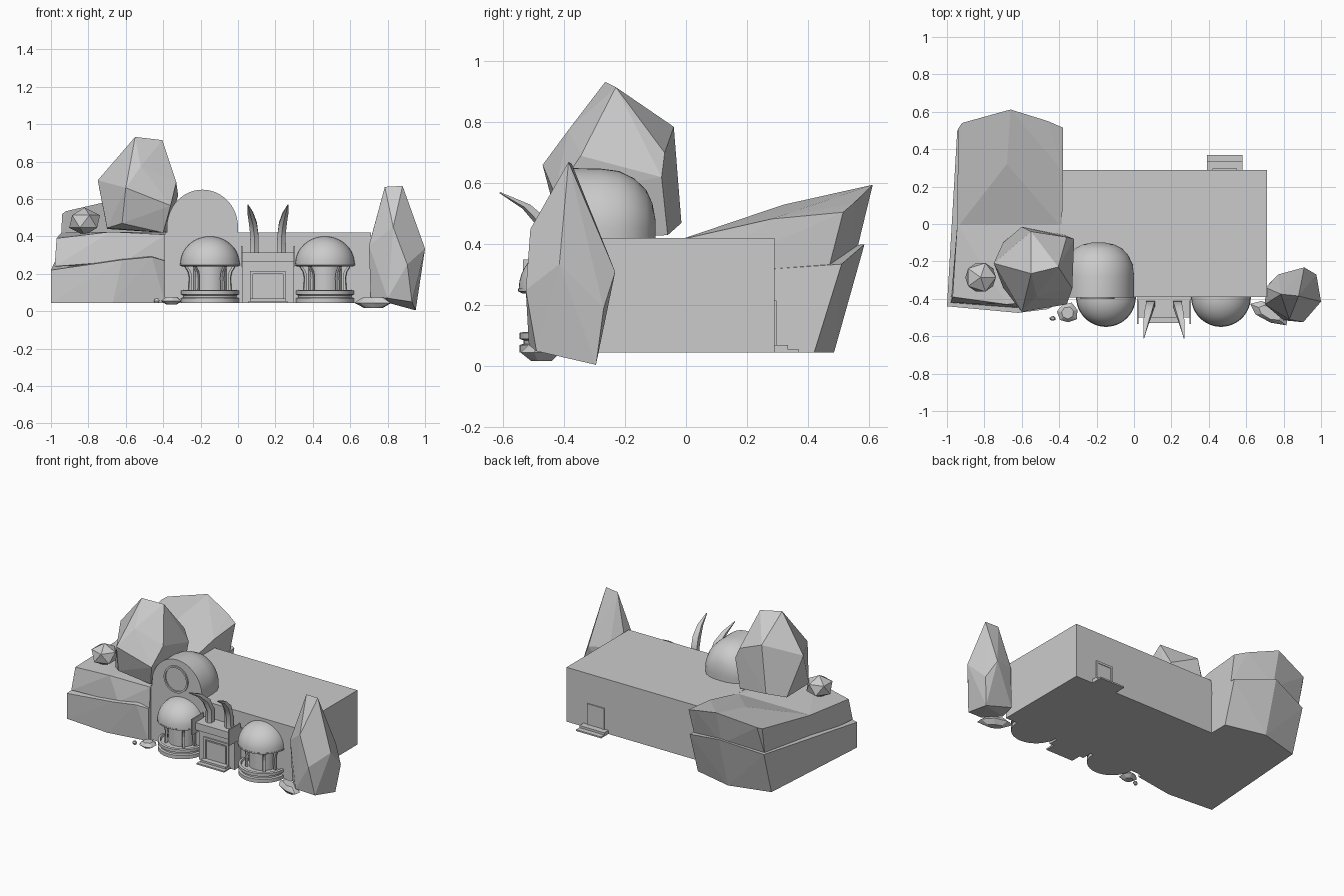
import bpy, bmesh, math
from mathutils import Vector

if "Cube" in bpy.data.objects:
    bpy.data.objects.remove(bpy.data.objects["Cube"])

def finish(name, bm, smooth=None):
    bmesh.ops.recalc_face_normals(bm, faces=bm.faces)
    me = bpy.data.meshes.new(name)
    bm.to_mesh(me)
    bm.free()
    ob = bpy.data.objects.new(name, me)
    bpy.context.collection.objects.link(ob)
    if smooth:
        bpy.ops.object.select_all(action='DESELECT')
        ob.select_set(True)
        bpy.context.view_layer.objects.active = ob
        bpy.ops.object.shade_smooth_by_angle(angle=math.radians(smooth))
    return ob

def box(name, x0, x1, y0, y1, z0, z1):
    bm = bmesh.new()
    bmesh.ops.create_cube(bm, size=1)
    for v in bm.verts:
        v.co = ((x0 + x1) / 2 + v.co.x * (x1 - x0), (y0 + y1) / 2 + v.co.y * (y1 - y0),
                (z0 + z1) / 2 + v.co.z * (z1 - z0))
    return finish(name, bm)

def rock(name, pts):
    """Faceted rock: convex hull of a few corner points."""
    bm = bmesh.new()
    for p in pts:
        bm.verts.new(p)
    r = bmesh.ops.convex_hull(bm, input=bm.verts)
    junk = [g for g in r['geom_interior'] + r['geom_unused'] if isinstance(g, bmesh.types.BMVert)]
    bmesh.ops.delete(bm, geom=list(set(junk)), context='VERTS')
    return finish(name, bm)

def loft(name, rings, closed=True, caps=True, smooth=None):
    """Skin a list of point rings."""
    bm = bmesh.new()
    vs = [[bm.verts.new(p) for p in r] for r in rings]
    n = len(vs[0])
    for a, b in zip(vs, vs[1:]):
        for i in range(n if closed else n - 1):
            j = (i + 1) % n
            bm.faces.new((a[i], a[j], b[j], b[i]))
    if caps:
        bm.faces.new(vs[0])
        bm.faces.new(vs[-1])
    bmesh.ops.remove_doubles(bm, verts=bm.verts, dist=1e-5)
    return finish(name, bm, smooth)

def half_turn(name, cx, profile, n=24):
    """Half-round lathe standing against the front wall."""
    rings = [[(cx + r * math.cos(math.pi * (1 + i / n)), WALL + r * math.sin(math.pi * (1 + i / n)), z)
              for i in range(n + 1)] for r, z in profile]
    return loft(name, rings, closed=False, caps=False, smooth=35)

G, WALL = 0.045, -0.39

# main hall
box("main_hall", -0.39, 0.71, WALL, 0.29, G, 0.42)

# layered rock shelf on the left
rock("rock_shelf_lower", [
    (-1, -.44, G), (-.67, -.465, G), (-.39, -.42, G), (-.94, .41, G), (-.66, .485, G), (-.385, .42, G),
    (-1, -.44, .22), (-.62, -.475, .275), (-.46, -.455, .29), (-.39, -.42, .27),
    (-.945, .5, .34), (-.66, .585, .4), (-.385, .51, .335)])
rock("rock_shelf_upper", [
    (-.98, -.42, .24), (-.6, -.45, .27), (-.39, -.41, .26), (-.97, -.39, .39), (-.68, -.43, .425),
    (-.39, -.4, .41), (-.94, .05, .25), (-.39, .05, .25), (-.945, 0, .42), (-.39, 0, .42)])
rock("rock_shelf_rear", [
    (-.945, -.02, .27), (-.385, -.02, .27), (-.945, -.02, .415), (-.385, -.02, .415),
    (-.93, .47, .33), (-.66, .555, .36), (-.39, .47, .33), (-.94, .51, .52), (-.92, .54, .535),
    (-.66, .612, .595), (-.46, .55, .535), (-.38, .515, .505), (-.68, .32, .53), (-.38, .28, .483)])

# big boulder and its small neighbour
rock("large_boulder", [
    (-.55, -.265, .932), (-.405, -.23, .915), (-.55, -.04, .785), (-.36, -.07, .7), (-.32, -.08, .62),
    (-.60, -.015, .47), (-.37, -.06, .43), (-.75, -.21, .70), (-.70, -.34, .445), (-.6, -.47, .66),
    (-.52, -.385, .775), (-.33, -.345, .69), (-.36, -.43, .565), (-.40, -.38, .42), (-.62, -.42, .47),
    (-.70, -.1, .44)])
bm = bmesh.new()
bmesh.ops.create_icosphere(bm, subdivisions=1, radius=1)
for v in bm.verts:
    v.co = Vector((-.82, -.285, .48)) + Vector((v.co.x * .092, v.co.y * .09, v.co.z * .075))
finish("small_boulder", bm)

# tall standing stone on the right
rock("standing_stone", [
    (.785, -.375, .665), (.88, -.385, .67), (1, -.415, .335), (.95, -.295, .005), (.975, -.27, .19),
    (.91, -.232, .31), (.77, -.27, .33), (.705, -.34, .37), (.70, -.43, .35), (.71, -.42, .07),
    (.905, -.525, .25), (.83, -.51, .45), (.80, -.515, .07), (.93, -.49, .05), (.74, -.3, .07)])

# flat stones along the front
for i, (x, y, z, rx, ry, h) in enumerate([(.725, -.475, .045, .1, .055, .028),
                                          (-.355, -.475, .055, .055, .055, .02),
                                          (-.435, -.505, .055, .017, .013, .012)]):
    pts = []
    for k in range(7):
        a = k * math.tau / 7 + .3
        s = 1 + .1 * math.sin(k * 2.3)
        skew = -.4 * rx * math.cos(a) if i == 0 else 0
        pts.append((x + rx * s * math.cos(a), y + ry * s * math.sin(a) + skew, z))
        for dz, q in ((h, .6), (-h, .5)):
            pts.append((x + q * rx * math.cos(a), y + q * (ry * math.sin(a) + skew), z + dz))
    rock("flat_stone_%d" % (i + 1), pts)

# barrel vault with rounded rear end
def arch(y, s, h):
    top = [(-.19 + .19 * s * math.cos(math.pi * i / 24), y, .45 + .2 * h * math.sin(math.pi * i / 24))
           for i in range(25)]
    return [(-.19 + .19 * s, y, .41)] + top + [(-.19 - .19 * s, y, .41)]
loft("barrel_vault", [arch(WALL - .004, 1, 1), arch(-.28, 1, .99), arch(-.22, .97, .95), arch(-.17, .85, .83),
                      arch(-.13, .66, .64), arch(-.11, .45, .42), arch(-.10, .2, .15)], smooth=40)

# round window ring on the vault face
bm = bmesh.new()
N = 32
loops = []
for r, y in ((.092, -.392), (.092, -.402), (.08, -.402), (.08, -.392)):
    loops.append([(-.195 + r * math.cos(k * math.tau / N), y, .515 + r * math.sin(k * math.tau / N))
                  for k in range(N)])
bm.free()
loft("round_window_frame", loops, caps=False, smooth=30)

# two domed half-round bays
for side, cx in (("left", -.15), ("right", .465)):
    half_turn(side + "_bay_base", cx, [(0, G), (.155, G), (.155, .07), (.142, .074), (.142, .085),
                                       (.155, .09), (.155, .11), (.14, .113), (.135, .1), (0, .1)])
    half_turn(side + "_bay_glass", cx, [(.088, .1), (.088, .25)])
    dome = [(0, .238), (.145, .238), (.16, .246), (.16, .255)]
    dome += [(.158 * math.cos(t * math.pi / 20), .255 + .145 * math.sin(t * math.pi / 20)) for t in range(11)]
    half_turn(side + "_bay_dome", cx, dome)
    # flared posts around the bay
    for k, deg in enumerate((-78, -38, 38, 78)):
        a = math.radians(deg)
        out = Vector((math.sin(a), -math.cos(a), 0))
        tan = Vector((math.cos(a), math.sin(a), 0))
        rings = []
        for r, z in ((.11, .105), (.106, .18), (.112, .21), (.132, .242)):
            c = Vector((cx, WALL, z)) + out * r
            rings.append([c + out * u * .007 + tan * w * .008 for u, w in ((-1, -1), (1, -1), (1, 1), (-1, 1))])
        loft("%s_bay_post_%d" % (side, k + 1), rings)

# entrance porch
box("porch_body", .025, .297, -.46, WALL, G, .27)
box("porch_roof", .02, .302, -.5, WALL, .265, .315)
box("porch_step_lower", .055, .265, -.53, -.46, G, .055)
box("porch_step_upper", .065, .255, -.5, -.46, .055, .068)
box("porch_door", .09, .23, -.464, -.458, .068, .19)
for x0, x1, z1 in ((.065, .08, .205), (.24, .255, .205), (.065, .255, .215)):
    box("porch_door_frame", x0, x1, -.469, -.458, .068 if x1 - x0 < .1 else .2, z1)
for x in (.017, .297):
    box("porch_side_fin", x, x + .008, -.535, -.41, .24, .35)

# curved tusks above the porch, mirrored about x = 0.16
for side, m in (("left", 1), ("right", -1)):
    rings = []
    for x, y, z, w, d in ((.087, -.43, .31, .024, .03), (.088, -.432, .4, .022, .028),
                          (.08, -.462, .47, .021, .028), (.066, -.52, .525, .015, .018),
                          (.052, -.61, .57, .002, .003)):
        tilt = (z - .31) * 2.2
        rings.append([(.16 + m * (x + u * w - .16), y + v * d * math.cos(tilt), z + v * d * math.sin(tilt))
                      for u, v in ((-1, -.5), (0, -1), (1, -.5), (1, .6), (-1, .6))])
    loft(side + "_tusk", rings, smooth=40)

# back door with steps
box("back_step_lower", .39, .58, .29, .37, G, .055)
box("back_step_upper", .39, .58, .29, .335, .055, .07)
box("back_door", .435, .535, .288, .293, .07, .2)
for x0, x1, z0 in ((.42, .435, .07), (.535, .55, .07), (.42, .55, .2)):
    box("back_door_frame", x0, x1, .288, .297, z0, .215)
